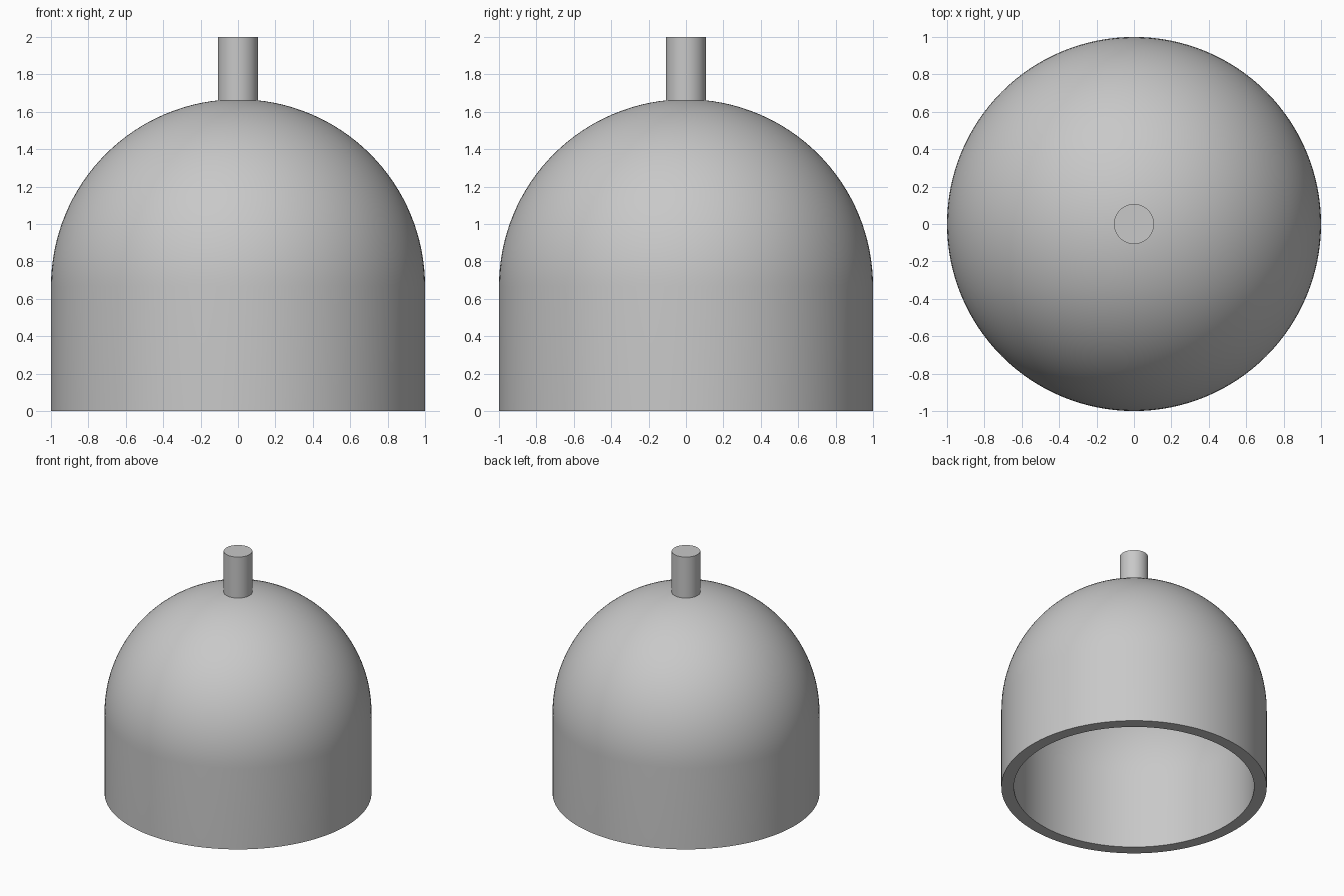
import bpy
import math

cube = bpy.data.objects.get("Cube")
if cube:
    bpy.data.objects.remove(cube, do_unlink=True)

OUTER = 1.0       # outer radius
INNER = 0.905     # inner radius, the cavity is the outer shape scaled down
SKIRT = 0.667     # height of the straight wall
STEM = 0.107      # stem radius
SIDES = 128
RINGS = 32

grey = bpy.data.materials.new("plain grey")
grey.use_nodes = True
grey.diffuse_color = (0.58, 0.58, 0.58, 1)
grey.node_tree.nodes["Principled BSDF"].inputs["Base Color"].default_value = (0.58, 0.58, 0.58, 1)


def lathe(name, profile):
    """Revolve (radius, height) points around z; zero radius gives a pole."""
    verts, faces, rows = [], [], []
    for r, z in profile:
        count = 1 if r < 1e-6 else SIDES
        rows.append((len(verts), count))
        for i in range(count):
            a = 2 * math.pi * i / SIDES
            verts.append((r * math.cos(a), r * math.sin(a), z))
    for (s0, n0), (s1, n1) in zip(rows, rows[1:]):
        for i in range(SIDES):
            j = (i + 1) % SIDES
            if n0 == 1:
                faces.append((s0, s1 + j, s1 + i))
            elif n1 == 1:
                faces.append((s0 + i, s0 + j, s1))
            else:
                faces.append((s0 + i, s0 + j, s1 + j, s1 + i))
    mesh = bpy.data.meshes.new(name)
    mesh.from_pydata(verts, [], faces)
    mesh.materials.append(grey)
    obj = bpy.data.objects.new(name, mesh)
    bpy.context.collection.objects.link(obj)
    bpy.ops.object.select_all(action='DESELECT')
    obj.select_set(True)
    bpy.context.view_layer.objects.active = obj
    bpy.ops.object.shade_smooth_by_angle(angle=math.radians(30))
    return obj


def dome_profile(radius):
    """Straight wall from the floor, then a hemisphere up to the pole."""
    points = [(radius, 0)]
    for i in range(RINGS + 1):
        a = math.pi / 2 * i / RINGS
        points.append((radius * math.cos(a), radius * (SKIRT + math.sin(a))))
    return points


# Hollow dome: inside from its pole down, across the rim, up the outside
lathe("dome_shell", dome_profile(INNER)[::-1] + dome_profile(OUTER))

# Solid stem sunk slightly into the dome top
lathe("top_stem", [(0, 1.6), (STEM, 1.6), (STEM, 2.0), (0, 2.0)])
